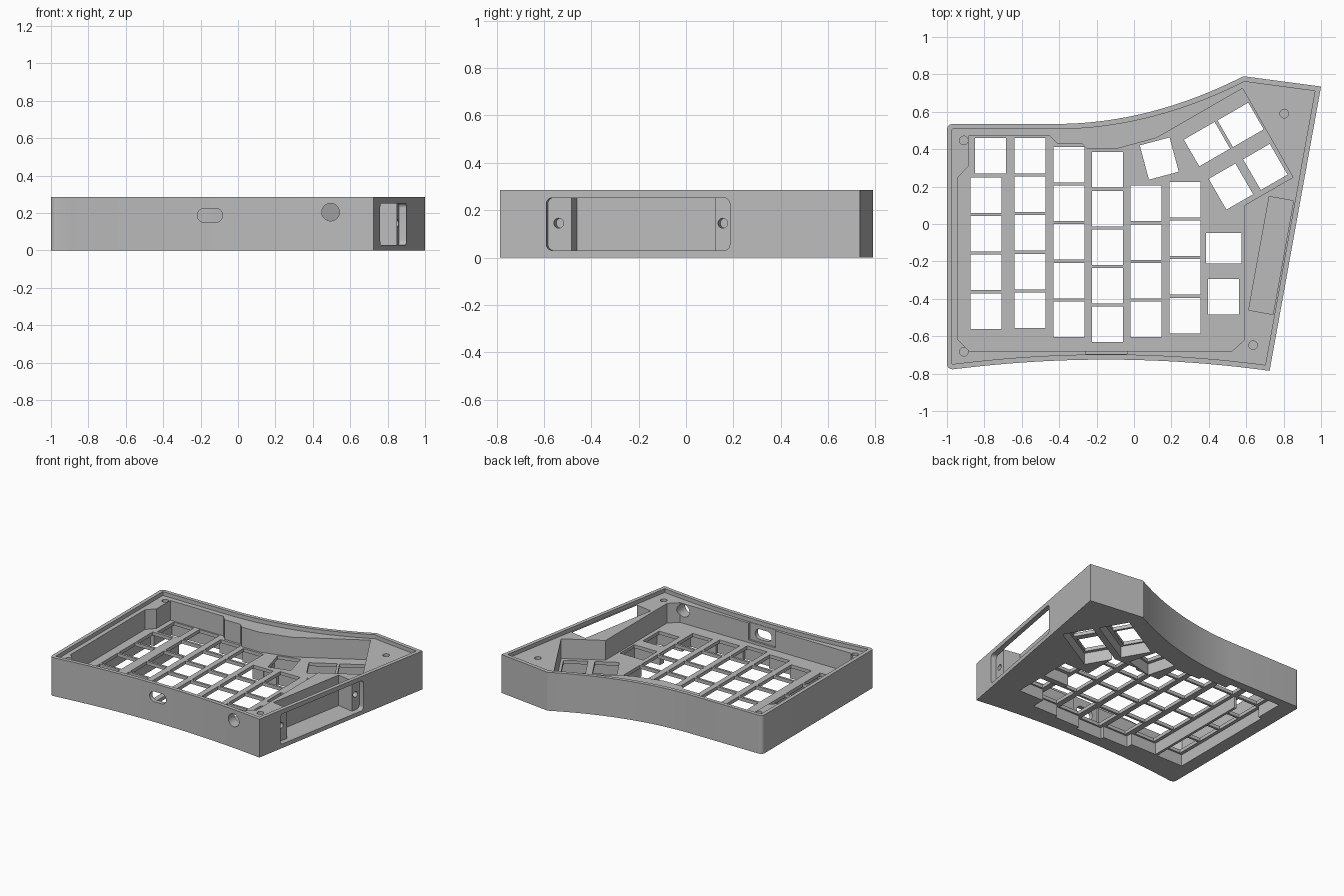
import bpy, bmesh
from math import sin, cos, pi, radians
from mathutils import Matrix, Vector

if "Cube" in bpy.data.objects:
    bpy.data.objects.remove(bpy.data.objects["Cube"], do_unlink=True)

HEIGHT, LEDGE, FLOOR, WELL = 0.285, 0.256, 0.11, 0.085


def arc(cx, cy, r, a0, a1, n=8):
    return [(cx + r * cos(radians(a0 + (a1 - a0) * i / n)),
             cy + r * sin(radians(a0 + (a1 - a0) * i / n))) for i in range(n + 1)]


def rounded(cx, cy, w, h, r):
    pts = []
    for k, (sx, sy) in enumerate(((1, 1), (-1, 1), (-1, -1), (1, -1))):
        pts += arc(cx + sx * (w / 2 - r), cy + sy * (h / 2 - r), r, k * 90, k * 90 + 90)
    return pts


def rect(cx, cy, w, h):
    return [(cx + x * w / 2, cy + y * h / 2) for x, y in ((-1, -1), (1, -1), (1, 1), (-1, 1))]


def inset(pts, d):
    # mitred offset of a counter-clockwise outline
    out = []
    for i, p in enumerate(pts):
        p = Vector(p)
        a = (p - Vector(pts[i - 1])).normalized()
        b = (Vector(pts[(i + 1) % len(pts)]) - p).normalized()
        na, nb = Vector((-a.y, a.x)), Vector((-b.y, b.x))
        out.append(tuple(p + (na + nb) * (d / (1 + na.dot(nb)))))
    return out


def prism(bm, pts, z0, z1, matrix=Matrix()):
    clean = [p for i, p in enumerate(pts) if (Vector(p) - Vector(pts[i - 1])).length > 1e-5]
    low = [bm.verts.new(matrix @ Vector((x, y, z0))) for x, y in clean]
    high = [bm.verts.new(matrix @ Vector((x, y, z1))) for x, y in clean]
    bm.faces.new(low[::-1])
    bm.faces.new(high)
    for i in range(len(clean)):
        bm.faces.new((low[i - 1], low[i], high[i], high[i - 1]))


def make(name, parts):
    bm = bmesh.new()
    for part in parts:
        prism(bm, *part)
    bmesh.ops.recalc_face_normals(bm, faces=bm.faces[:])
    mesh = bpy.data.meshes.new(name)
    bm.to_mesh(mesh)
    bm.free()
    obj = bpy.data.objects.new(name, mesh)
    bpy.context.collection.objects.link(obj)
    return obj


def cut(target, name, parts):
    cutter = make(name, parts)
    cutter.hide_render = True
    mod = target.modifiers.new(name, "BOOLEAN")
    mod.operation, mod.solver, mod.use_self = "DIFFERENCE", "EXACT", True
    mod.object = cutter
    bpy.context.view_layer.objects.active = target
    bpy.ops.object.modifier_apply(modifier=name)
    bpy.data.objects.remove(cutter, do_unlink=True)


# Case outline: bowed front, slanted right side, swept back
A, B = Vector((0.725, -0.785)), Vector((1.0, 0.735))
outline = arc(-0.97, -0.747, 0.03, 180, 270)
for i in range(1, 25):
    x = -0.97 + (A.x + 0.97) * i / 24
    outline.append((x, -0.725 - 0.0785 * (x + 0.15) ** 2))
outline.append(tuple(B))
for i in range(25):
    t = 1 - i / 24
    outline.append((-0.42 + 1.005 * t, 0.535 + 0.255 * t * t))
outline += arc(-0.97, 0.505, 0.03, 90, 180)
case = make("keyboard_case", [(outline, 0, HEIGHT)])

# Lid ledge and main cavity
cut(case, "lid_recess", [(inset(outline, 0.028), LEDGE, 0.4)])
cavity = [(-0.94, -0.62), (-0.88, -0.68), (0.525, -0.68), (0.59, -0.62), (0.59, 0.1),
          (0.85, 0.25), (0.58, 0.725), (0.12, 0.46), (-0.1, 0.4), (-0.25, 0.4),
          (-0.28, 0.43), (-0.41, 0.43), (-0.45, 0.47), (-0.885, 0.47),
          (-0.885, 0.31), (-0.94, 0.25)]
cut(case, "cavity", [(cavity, FLOOR, 0.4)])

# Key positions: x, y, turn in degrees
keys = [(-0.767, 0.365, 0)]
for x, top, count in ((-0.792, 0.154, 4), (-0.557, 0.365, 5), (-0.347, 0.317, 5),
                      (-0.142, 0.289, 5), (0.065, 0.11, 4), (0.272, 0.13, 4)):
    keys += [(x, top - 0.2065 * row, 0) for row in range(count)]
keys += [(0.48, -0.13, 90), (0.478, -0.39, 0), (0.135, 0.35, 15),
         (0.39, 0.427, 120), (0.57, 0.53, 120), (0.518, 0.2, 30), (0.702, 0.305, 30)]


def key_parts(w, h, z0, z1):
    return [(rect(0, 0, w, h), z0, z1,
             Matrix.Translation((x, y, 0)) @ Matrix.Rotation(radians(a), 4, "Z"))
            for x, y, a in keys]


# Keycap wells underneath, then switch openings through the plate
cut(case, "key_wells", key_parts(0.216, 0.216, -0.1, WELL))
cut(case, "switch_openings", key_parts(0.165, 0.19, 0.04, 0.2))

# Screw holes in the ledge
cut(case, "lid_screw_holes", [(arc(x, y, 0.023, 0, 360, 20), 0.14, 0.4) for x, y in
                              ((-0.91, 0.447), (-0.91, -0.683), (0.637, -0.648), (0.803, 0.59))])

# Side module pocket: local x along the slanted wall, y up, z outward
d = (B - A).normalized()
side = Matrix(((d.x, 0, d.y, A.x), (d.y, 0, -d.x, A.y), (0, 1, 0, 0), (0, 0, 0, 1)))


def along(y):
    return (y - A.y) / d.y


def span(y0, y1):
    return (along(y0) + along(y1)) / 2, along(y1) - along(y0)


mid, length = span(-0.59, 0.185)
cut(case, "side_window", [(rounded(mid, 0.141, length, 0.222, 0.025), -0.04, 0.1, side)])
mid, length = span(-0.49, 0.117)
cut(case, "side_pocket", [(rect(mid, 0.23, length, 0.4), -0.168, -0.036, side)])
cut(case, "side_screw_holes", [(arc(along(y), 0.145, 0.021, 0, 360, 20), -0.1, -0.02, side)
                               for y in (-0.545, 0.148)])

# Front openings: connector slot with inner notch, and a round hole
front = Matrix(((1, 0, 0, 0), (0, 0, -1, 0), (0, 1, 0, 0), (0, 0, 0, 1)))
cut(case, "connector_notch", [(rect(-0.148, 0.22, 0.22, 0.18), 0.6, 0.694, front)])
cut(case, "front_openings", [(rounded(-0.15, 0.188, 0.135, 0.075, 0.037), 0.6, 0.9, front),
                             (arc(0.495, 0.205, 0.047, 0, 360, 32), 0.6, 0.9, front)])

# Material and shading
grey = bpy.data.materials.new("plain grey")
grey.use_nodes = True
colour = (0.5, 0.5, 0.5, 1)
grey.diffuse_color = colour
grey.node_tree.nodes["Principled BSDF"].inputs["Base Color"].default_value = colour
case.data.materials.clear()
case.data.materials.append(grey)
for face in case.data.polygons:
    face.material_index = 0
bpy.ops.object.select_all(action="DESELECT")
case.select_set(True)
bpy.context.view_layer.objects.active = case
bpy.ops.object.shade_smooth_by_angle()
